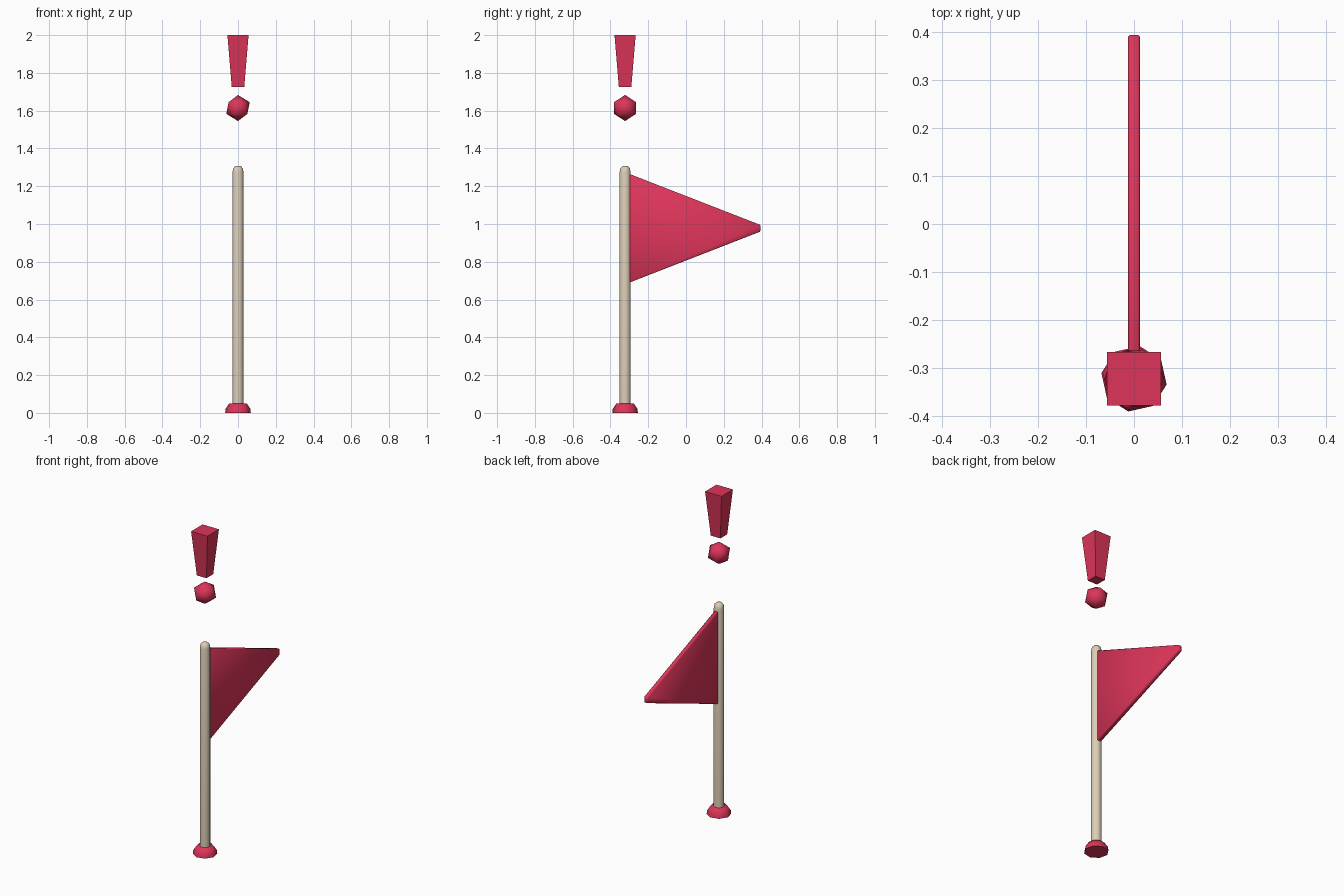
import bpy, bmesh, math

if "Cube" in bpy.data.objects:
    bpy.data.objects.remove(bpy.data.objects["Cube"])

PY = -0.3225  # y position of the pole axis


def material(name, rgb):
    m = bpy.data.materials.new(name)
    m.diffuse_color = (*rgb, 1)
    m.use_nodes = True
    m.node_tree.nodes["Principled BSDF"].inputs["Base Color"].default_value = m.diffuse_color
    return m


RED = material("red", (0.72, 0.035, 0.1))
CREAM = material("cream", (0.72, 0.62, 0.47))


def finish(name, bm, mat, angle=60):
    bmesh.ops.recalc_face_normals(bm, faces=bm.faces)
    me = bpy.data.meshes.new(name)
    bm.to_mesh(me)
    bm.free()
    ob = bpy.data.objects.new(name, me)
    bpy.context.collection.objects.link(ob)
    me.materials.append(mat)
    bpy.ops.object.select_all(action='DESELECT')
    ob.select_set(True)
    bpy.context.view_layer.objects.active = ob
    bpy.ops.object.shade_smooth_by_angle(angle=math.radians(angle))
    return ob


def stack(name, profile, sides, turn, mat, angle=60):
    """Closed solid from (radius, z) rings around the pole axis."""
    bm = bmesh.new()
    rings = []
    for r, z in profile:
        ring = []
        for i in range(sides):
            a = math.radians(turn) + math.tau * i / sides
            ring.append(bm.verts.new((r * math.cos(a), PY + r * math.sin(a), z)))
        rings.append(ring)
    for lo, hi in zip(rings, rings[1:]):
        for i in range(sides):
            j = (i + 1) % sides
            bm.faces.new((lo[i], lo[j], hi[j], hi[i]))
    bm.faces.new(rings[0][::-1])
    bm.faces.new(rings[-1])
    return finish(name, bm, mat, angle)


# Base foot
stack("base", [(0.069, 0), (0.066, 0.022), (0.047, 0.05)], 8, -10, RED)

# Pole with rounded tip
stack("pole", [(0.030, 0.03), (0.030, 1.275), (0.026, 1.295), (0.014, 1.307)],
      12, 15, CREAM)

# Pennant
bm = bmesh.new()
outline = [(-0.315, 0.684), (0.394, 0.96), (0.394, 0.995), (-0.315, 1.271)]
face = bm.faces.new([bm.verts.new((-0.0125, y, z)) for y, z in outline])
ext = bmesh.ops.extrude_face_region(bm, geom=[face])
bmesh.ops.translate(bm, vec=(0.025, 0, 0),
                    verts=[v for v in ext["geom"] if isinstance(v, bmesh.types.BMVert)])
bmesh.ops.bevel(bm, geom=bm.edges[:], offset=0.004, segments=1, affect='EDGES')
finish("flag", bm, RED)

# Exclamation mark: tapered square bar and ball
stack("mark_bar", [(0.033 * math.sqrt(2), 1.725), (0.056 * math.sqrt(2), 2.0)],
      4, 45, RED, 80)
bm = bmesh.new()
bmesh.ops.create_icosphere(bm, subdivisions=1, radius=0.069)
bmesh.ops.translate(bm, vec=(0, PY, 1.614), verts=bm.verts)
finish("mark_dot", bm, RED)
